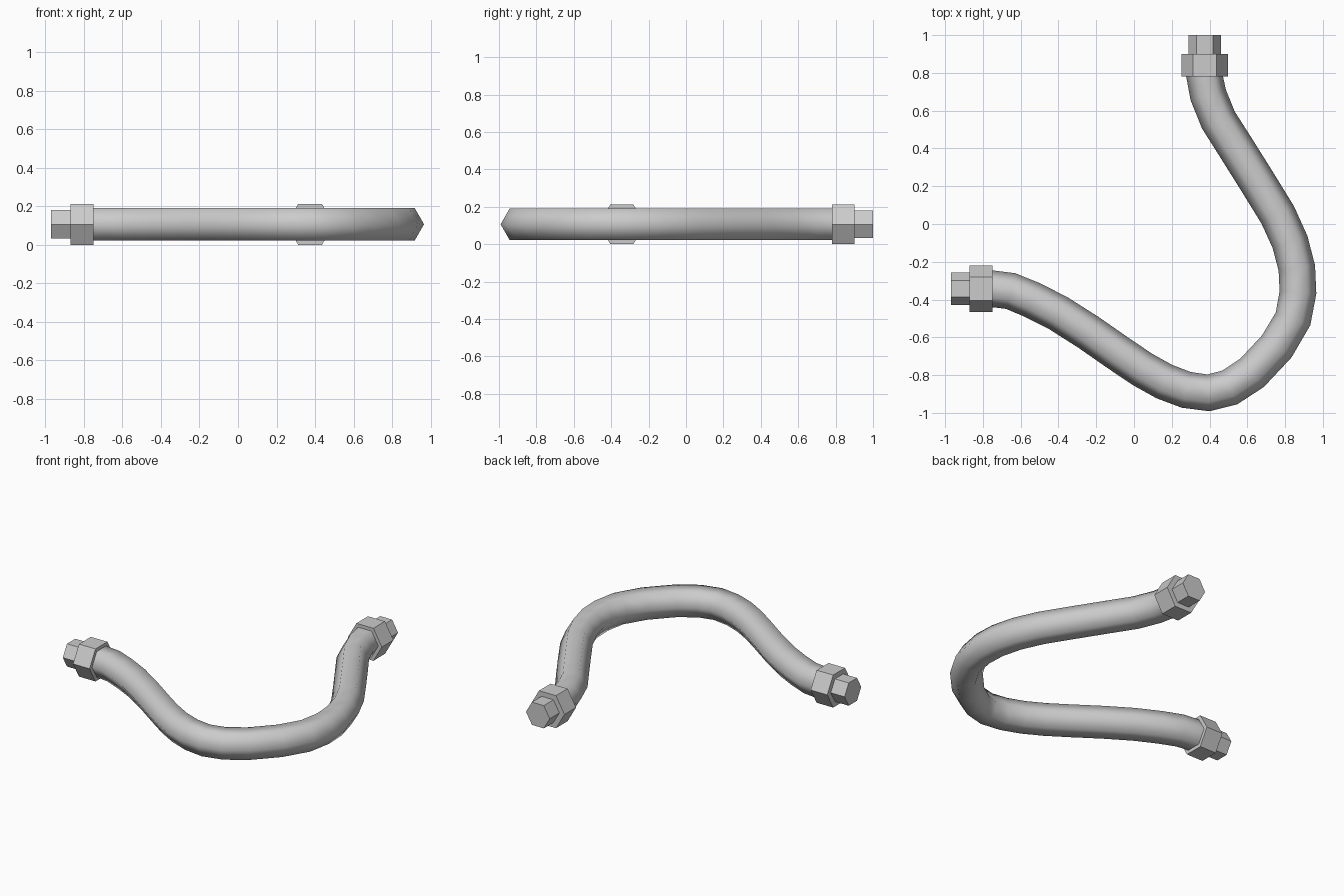
import bpy, bmesh, math
from mathutils import Vector

if "Cube" in bpy.data.objects:
    bpy.data.objects.remove(bpy.data.objects["Cube"])

Z = 0.1065   # height of the hose centre line
SIDES = 6


def hex_sweep(name, stations, smooth=False):
    """Sweep a hexagon (corners in the ground plane) through (point, direction, radius)."""
    bm = bmesh.new()
    rings = []
    for p, d, r in stations:
        side = Vector((-d.y, d.x, 0)).normalized()
        ring = []
        for i in range(SIDES):
            a = 2 * math.pi * i / SIDES
            ring.append(bm.verts.new(p + side * r * math.cos(a) + Vector((0, 0, r * math.sin(a)))))
        rings.append(ring)
    for a, b in zip(rings, rings[1:]):
        for i in range(SIDES):
            j = (i + 1) % SIDES
            bm.faces.new((a[i], a[j], b[j], b[i])).smooth = smooth
    bm.faces.new(rings[0])
    bm.faces.new(rings[-1])
    bmesh.ops.recalc_face_normals(bm, faces=bm.faces)
    mesh = bpy.data.meshes.new(name)
    bm.to_mesh(mesh)
    bm.free()
    obj = bpy.data.objects.new(name, mesh)
    bpy.context.collection.objects.link(obj)
    return obj


# Hose: smooth hexagonal tube along a flat curved path
path = [(-0.75, -0.343), (-0.653, -0.355), (-0.539, -0.402), (-0.401, -0.472),
        (-0.242, -0.573), (-0.084, -0.683), (0.045, -0.770), (0.160, -0.834),
        (0.276, -0.878), (0.394, -0.894), (0.508, -0.865), (0.625, -0.788),
        (0.756, -0.648), (0.842, -0.502), (0.868, -0.362), (0.862, -0.233),
        (0.826, -0.095), (0.761, 0.048), (0.652, 0.225), (0.541, 0.402),
        (0.447, 0.550), (0.393, 0.683), (0.374, 0.78)]
pts = [Vector((x, y, Z)) for x, y in path]
start_dir, end_dir = Vector((1, 0, 0)), Vector((0, 1, 0))
stations = []
for i, p in enumerate(pts):
    if i == 0:
        d = start_dir
    elif i == len(pts) - 1:
        d = end_dir
    else:
        d = (p - pts[i - 1]).normalized() + (pts[i + 1] - p).normalized()
    stations.append((p, d, 0.0975))
hex_sweep("hose", stations, smooth=True)

# End fittings: wide nut followed by a narrower plug
for label, p, d in (("left", pts[0], -start_dir), ("back", pts[-1], end_dir)):
    hex_sweep(label + "_nut", [(p, d, 0.123), (p + d * 0.12, d, 0.123)])
    hex_sweep(label + "_plug", [(p + d * 0.12, d, 0.086), (p + d * 0.22, d, 0.086)])
